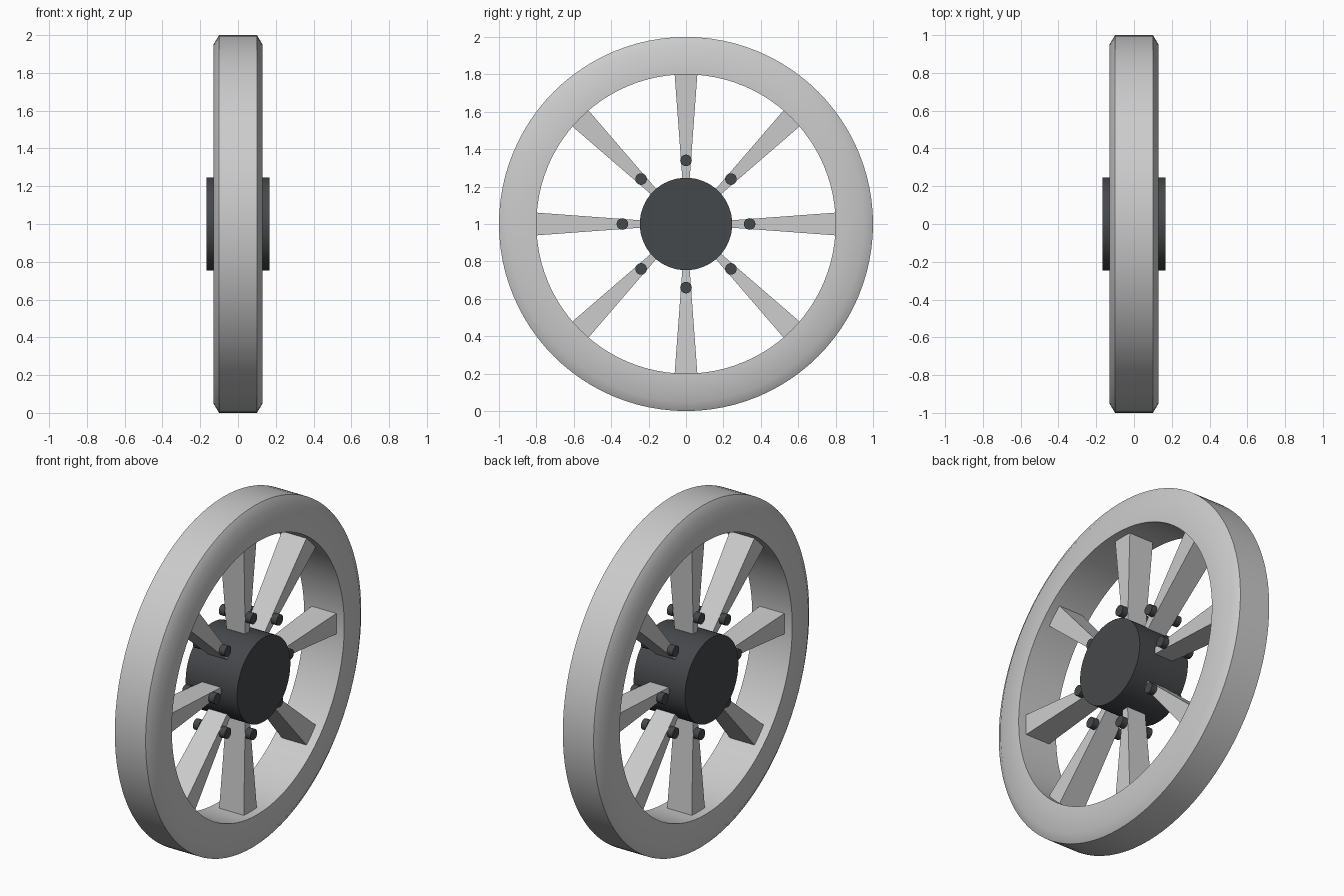
import bpy, bmesh, math
from mathutils import Matrix, Vector

if "Cube" in bpy.data.objects:
    bpy.data.objects.remove(bpy.data.objects["Cube"])

CENTER = Vector((0, 0, 1))
SPOKES = 8

dark = bpy.data.materials.new("dark_metal")
dark.diffuse_color = (0.06, 0.065, 0.07, 1)
dark.use_nodes = True
dark.node_tree.nodes["Principled BSDF"].inputs["Base Color"].default_value = dark.diffuse_color


def finish(name, bm, mat=None, smooth=True):
    bmesh.ops.recalc_face_normals(bm, faces=bm.faces)
    me = bpy.data.meshes.new(name)
    bm.to_mesh(me)
    bm.free()
    ob = bpy.data.objects.new(name, me)
    bpy.context.collection.objects.link(ob)
    if mat:
        me.materials.append(mat)
    if smooth:
        bpy.ops.object.select_all(action='DESELECT')
        ob.select_set(True)
        bpy.context.view_layer.objects.active = ob
        bpy.ops.object.shade_smooth_by_angle(angle=math.radians(40))
    return ob


def lathe(name, profile, segments, closed, mat=None):
    """Spin an (x, radius) profile round the wheel axle."""
    bm = bmesh.new()
    rings = []
    for i in range(segments):
        a = 2 * math.pi * i / segments
        rings.append([bm.verts.new(CENTER + Vector((x, r * math.sin(a), r * math.cos(a))))
                      for x, r in profile])
    n = len(profile)
    for i in range(segments):
        a, b = rings[i], rings[(i + 1) % segments]
        for j in range(n if closed else n - 1):
            k = (j + 1) % n
            bm.faces.new((a[j], a[k], b[k], b[j]))
    if not closed:
        bm.faces.new([r[0] for r in rings])
        bm.faces.new([r[-1] for r in rings])
    return finish(name, bm, mat)


# Rim with chamfered outer edges
lathe("rim", [(-0.13, 0.8), (-0.13, 0.95), (-0.10, 1.0),
              (0.10, 1.0), (0.13, 0.95), (0.13, 0.8)], 96, True)

# Hub drum
lathe("hub", [(-0.167, 0.247), (0.167, 0.247)], 64, False, dark)

for i in range(SPOKES):
    turn = Matrix.Translation(CENTER) @ Matrix.Rotation(2 * math.pi * i / SPOKES, 4, 'X')

    # Spoke, flaring towards the rim
    bm = bmesh.new()
    bmesh.ops.create_cube(bm, size=2)
    for v in bm.verts:
        sx, sy, sz = v.co
        hx, hy, z = (0.08, 0.061, 0.803) if sz > 0 else (0.06, 0.018, 0.22)
        v.co = (sx * hx, sy * hy, z)
    bm.transform(turn)
    finish(f"spoke_{i + 1}", bm, smooth=False)

    # Bolt heads on both faces of the spoke
    for side, label in ((-1, "left"), (1, "right")):
        bm = bmesh.new()
        place = Matrix.Translation((side * 0.085, 0, 0.34)) @ Matrix.Rotation(math.pi / 2, 4, 'Y')
        bmesh.ops.create_cone(bm, cap_ends=True, segments=20, radius1=0.031,
                              radius2=0.031, depth=0.036, matrix=turn @ place)
        finish(f"bolt_{label}_{i + 1}", bm, dark)
